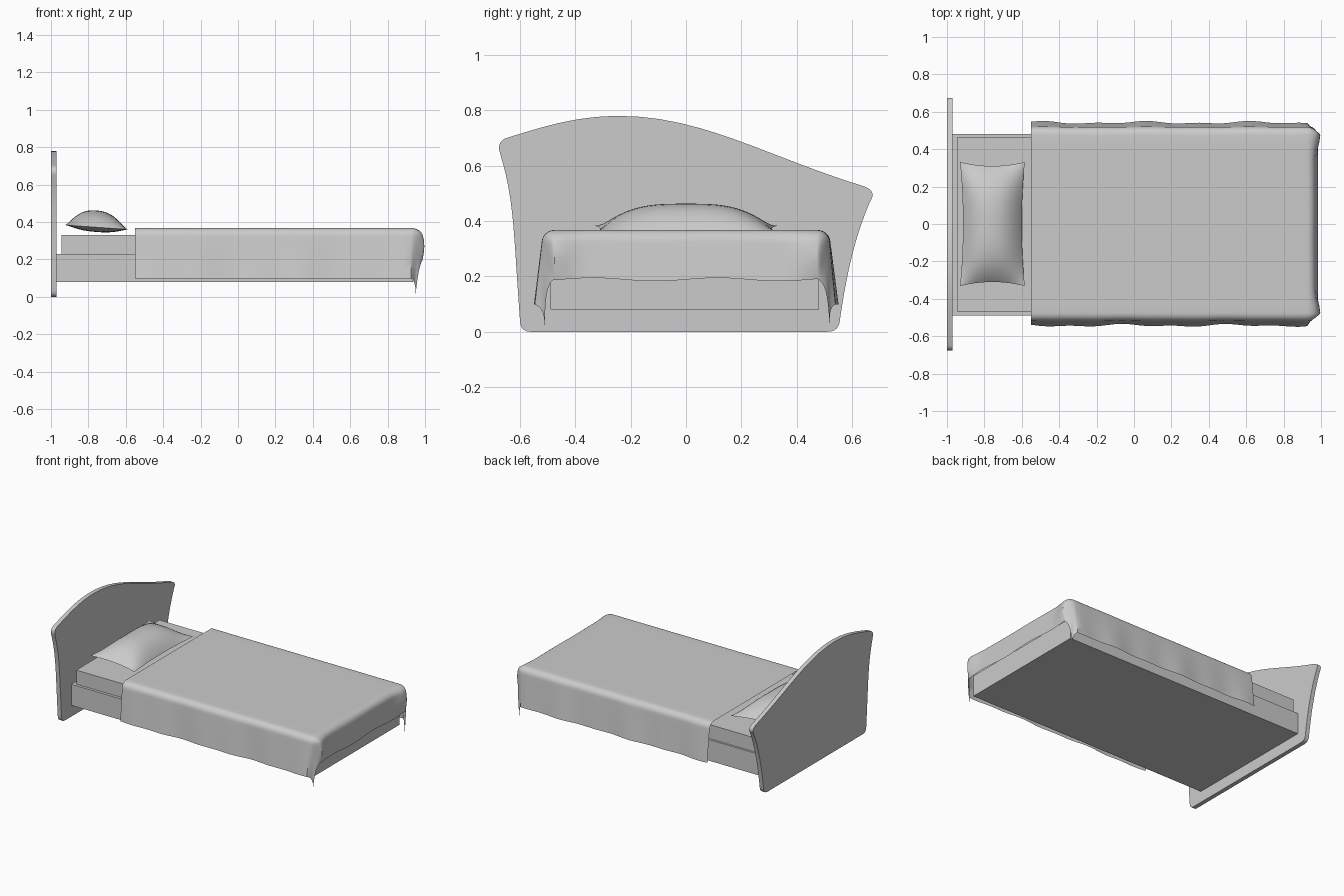
import bpy, bmesh
from math import sin, cos, pi, hypot, exp
from mathutils import Vector
from mathutils.geometry import interpolate_bezier

if "Cube" in bpy.data.objects:
    bpy.data.objects.remove(bpy.data.objects["Cube"])


def finish(name, bm, smooth=True):
    bmesh.ops.remove_doubles(bm, verts=bm.verts, dist=1e-5)
    bmesh.ops.recalc_face_normals(bm, faces=bm.faces)
    me = bpy.data.meshes.new(name)
    bm.to_mesh(me)
    bm.free()
    ob = bpy.data.objects.new(name, me)
    bpy.context.collection.objects.link(ob)
    if smooth:
        bpy.ops.object.select_all(action='DESELECT')
        ob.select_set(True)
        bpy.context.view_layer.objects.active = ob
        bpy.ops.object.shade_smooth_by_angle()
    return ob


def box(name, lo, hi):
    bm = bmesh.new()
    bmesh.ops.create_cube(bm, size=1)
    for v in bm.verts:
        v.co = [(a + b) / 2 + c * (b - a) for a, b, c in zip(lo, hi, v.co)]
    return finish(name, bm, False)


def add_grid(bm, us, vs, fn):
    rows = [[bm.verts.new(fn(u, v)) for v in vs] for u in us]
    for a, b in zip(rows, rows[1:]):
        for j in range(len(vs) - 1):
            bm.faces.new((a[j], b[j], b[j + 1], a[j + 1]))


# headboard: asymmetric wavy panel, outline in (y, z) from bezier pieces
pieces = [
    ((.51, 0), (.535, 0), (.55, .01), (.555, .035)),
    ((.555, .035), (.575, .17), (.60, .32), (.665, .47)),
    ((.665, .47), (.685, .50), (.67, .515), (.645, .525)),
    ((.645, .525), (.30, .63), (.06, .78), (-.24, .78)),
    ((-.24, .78), (-.40, .78), (-.52, .74), (-.65, .70)),
    ((-.65, .70), (-.675, .69), (-.68, .67), (-.672, .645)),
    ((-.672, .645), (-.62, .47), (-.625, .38), (-.60, .04)),
    ((-.60, .04), (-.597, .01), (-.585, 0), (-.56, 0)),
]
bm = bmesh.new()
outline = []
for p in pieces:
    pts = interpolate_bezier(*[Vector((0, y, z)) for y, z in p], 13)
    outline += pts[1:] if outline else pts
face = bm.faces.new([bm.verts.new((-1, q.y, q.z)) for q in outline])
ext = bmesh.ops.extrude_face_region(bm, geom=[face], use_keep_orig=True)
for g in ext['geom']:
    if isinstance(g, bmesh.types.BMVert):
        g.co.x += .03
finish("headboard", bm)

# base and mattress
box("bed_base", (-.97, -.49, .08), (.935, .48, .23))
box("mattress", (-.945, -.47, .23), (.92, .465, .33))

# blanket: a flat sheet draped over the edges, corners fall radially
SIDE, FOOT, R = .295, .205, .045
X0, Y0, TOP = .925, .475, .368


def drape(s, t):
    dx, dy = max(0, s - X0), max(0, abs(t) - Y0)
    sg = 1 if t > 0 else -1
    x, y, z = min(s, X0), max(-Y0, min(Y0, t)), TOP
    d = hypot(dx, dy)
    if d > 0:
        a = d / R
        if a < pi / 2:
            out, drop = R * sin(a), R * (1 - cos(a))
        else:
            rest = d - R * pi / 2
            out, drop = R + .1 * rest, R + rest
        c = dx / FOOT * dy / SIDE
        out *= 1 - .4 * c
        ripple = .005 * sin(11 * s + sg) + .004 * sin(23 * s)
        x += out * dx / d + .022 * sin(pi * dx / FOOT) * exp(-((abs(t) - .47) / .06) ** 2)
        y += sg * (out * dy / d + ripple * dy / SIDE)
        z -= drop + .016 * c - .006 * sin(14 * t) * dx / FOOT * (dy == 0)
    return (x, y, z)


def over(total):
    arc = R * pi / 2
    return [arc * i / 6 for i in range(1, 7)] + [arc + (total - arc) * i / 8 for i in range(1, 9)]


ss = [-.55 + (X0 + .55) * i / 36 for i in range(37)] + [X0 + d for d in over(FOOT)]
wing = over(SIDE)
ts = [-Y0 - d for d in reversed(wing)] + [-Y0 + 2 * Y0 * i / 24 for i in range(25)] + [Y0 + d for d in wing]
bm = bmesh.new()
add_grid(bm, ss, ts, drape)
finish("blanket", bm)


# pillow: two bulged sheets joined at a pinched seam, tilted slightly
def pillow_half(height):
    def fn(u, v):
        x = -.757 + u * (.173 - .016 * (1 - v * v))
        y = v * (.332 - .022 * (1 - u * u))
        puff = (1 - abs(u) ** 2.4) * (1 - abs(v) ** 3.2)
        return (x, y, .372 - .012 * u + height * puff)
    return fn


bm = bmesh.new()
us = [sin(pi / 2 * i / 10) for i in range(-10, 11)]
vs = [sin(pi / 2 * i / 14) for i in range(-14, 15)]
add_grid(bm, us, vs, pillow_half(.09))
add_grid(bm, us, vs, pillow_half(-.025))
finish("pillow", bm)
